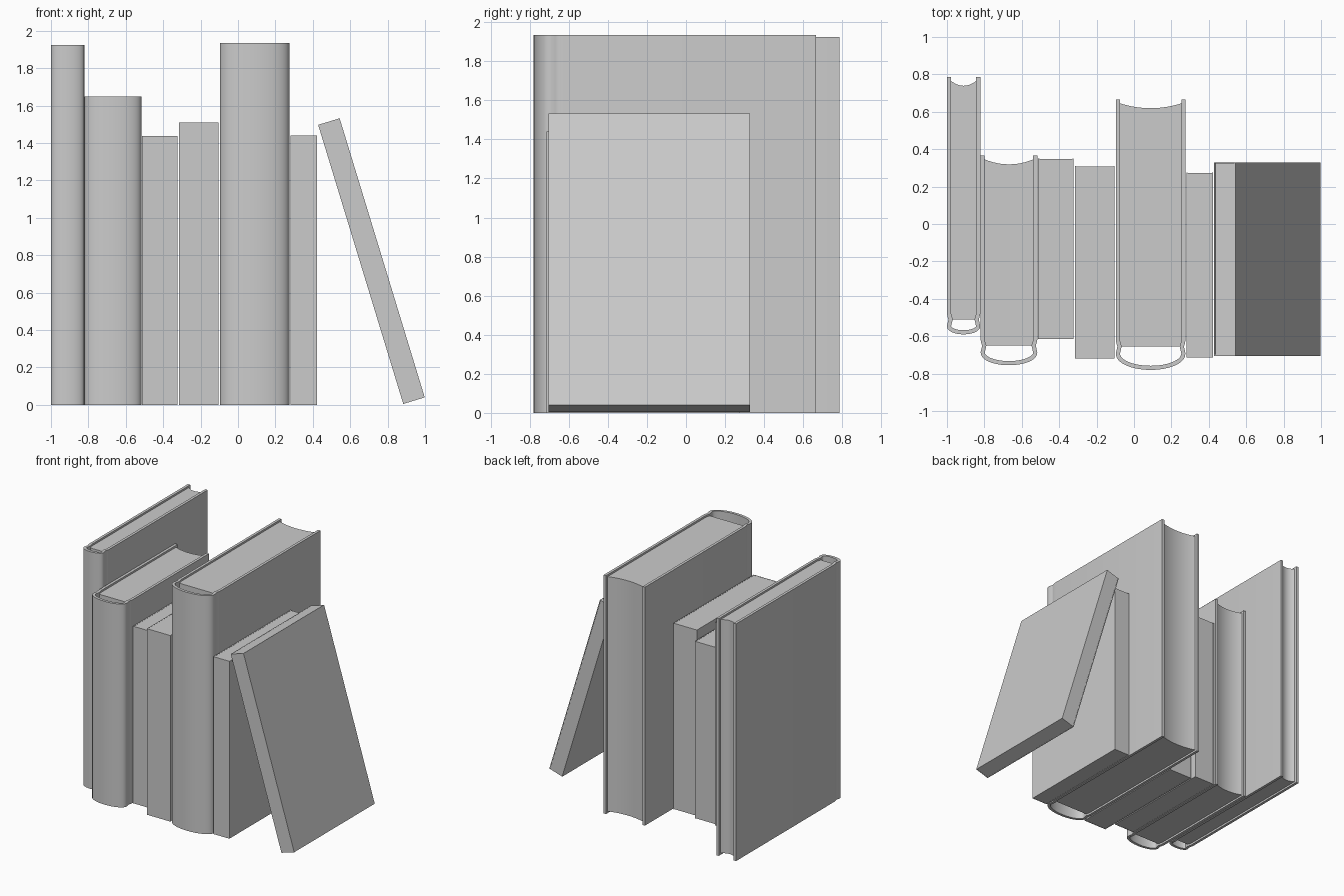
import bpy, bmesh, math
from mathutils import Vector

cube = bpy.data.objects.get("Cube")
if cube:
    bpy.data.objects.remove(cube, do_unlink=True)

grey = bpy.data.materials.new("plain grey")
grey.use_nodes = True
colour = (0.6, 0.6, 0.6, 1)
grey.diffuse_color = colour
grey.node_tree.nodes["Principled BSDF"].inputs["Base Color"].default_value = colour


def extrude_outline(name, outline, z0, z1):
    """Upright prism from a closed plan outline."""
    bm = bmesh.new()
    face = bm.faces.new([bm.verts.new((x, y, z0)) for x, y in outline])
    top = bmesh.ops.extrude_face_region(bm, geom=[face])["geom"]
    verts = [v for v in top if isinstance(v, bmesh.types.BMVert)]
    bmesh.ops.translate(bm, verts=verts, vec=(0, 0, z1 - z0))
    bmesh.ops.recalc_face_normals(bm, faces=bm.faces)
    mesh = bpy.data.meshes.new(name)
    bm.to_mesh(mesh)
    bm.free()
    mesh.materials.append(grey)
    obj = bpy.data.objects.new(name, mesh)
    bpy.context.collection.objects.link(obj)
    bpy.ops.object.select_all(action='DESELECT')
    obj.select_set(True)
    bpy.context.view_layer.objects.active = obj
    bpy.ops.object.shade_smooth_by_angle(angle=math.radians(35))
    return obj


def thicken(path, t):
    """Closed outline of an open path with thickness t, growing to its left."""
    pts = [Vector(p) for p in path]
    inner = []
    for i, p in enumerate(pts):
        a = (p - pts[i - 1]).normalized() if i else None
        b = (pts[i + 1] - p).normalized() if i < len(pts) - 1 else None
        a, b = a or b, b or a
        d = (a + b).normalized()
        inner.append(p + Vector((-d.y, d.x)) * t / max(d.dot(a), 0.5))
    return [tuple(p) for p in pts + inner[::-1]]


def hardcover(name, x0, x1, y_spine, y_joint, y_back, height, t=0.022):
    """Case-bound book: grooved hollow spine and hollowed fore edge."""
    cx, w = (x0 + x1) / 2, (x1 - x0) / 2
    y_arc = y_joint - 0.035
    left = [(-w, y_back), (-w, y_joint + 0.03), (-w + 0.004, y_joint + 0.012),
            (-w + 0.008, y_joint), (-w + 0.005, y_joint - 0.014)]
    steps = 24
    arc = []
    for i in range(steps + 1):
        a = math.pi * i / steps
        arc.append((-w * math.cos(a), y_arc - (y_arc - y_spine) * math.sin(a) ** 0.9))
    path = left + arc + [(-x, y) for x, y in left[::-1]]
    cover = thicken([(cx + x, y) for x, y in path], t)
    extrude_outline(name + "_cover", cover, 0, height)

    # Page block with a concave fore edge
    pw = w - t
    y_edge = y_back - 0.02
    fore = [(cx + pw * k / 6, y_edge - 0.026 * (1 - (k / 6) ** 2)) for k in range(-6, 7)]
    block = [(cx + pw, y_joint), (cx - pw, y_joint)] + fore
    extrude_outline(name + "_pages", block, 0.015, height - 0.015)


def paperback(name, x0, x1, y0, y1, height, t=0.006):
    """Soft book: thin wrapped cover flush with a plain page block."""
    path = [(x0, y1), (x0, y0), (x1, y0), (x1, y1)]
    cover = extrude_outline(name + "_cover", thicken(path, t), 0, height)
    block = [(x0 + t, y0 + t), (x1 - t, y0 + t), (x1 - t, y1 - 0.002), (x0 + t, y1 - 0.002)]
    pages = extrude_outline(name + "_pages", block, 0.001, height - 0.001)
    return cover, pages


hardcover("tall_narrow_book", -1.0, -0.822, -0.59, -0.51, 0.785, 1.925)
hardcover("medium_thick_book", -0.82, -0.517, -0.755, -0.65, 0.365, 1.65)
hardcover("tall_thick_book", -0.097, 0.275, -0.78, -0.655, 0.665, 1.935)
paperback("short_book", -0.512, -0.324, -0.615, 0.35, 1.437)
paperback("middle_book", -0.315, -0.104, -0.72, 0.31, 1.51)
paperback("end_book", 0.28, 0.423, -0.715, 0.275, 1.44)

# Thin book leaning against the row
for part in paperback("leaning_book", -0.06, 0.06, -0.705, 0.328, 1.56):
    part.rotation_euler.y = -0.296
    part.location = (0.941, 0, 0.0225)
